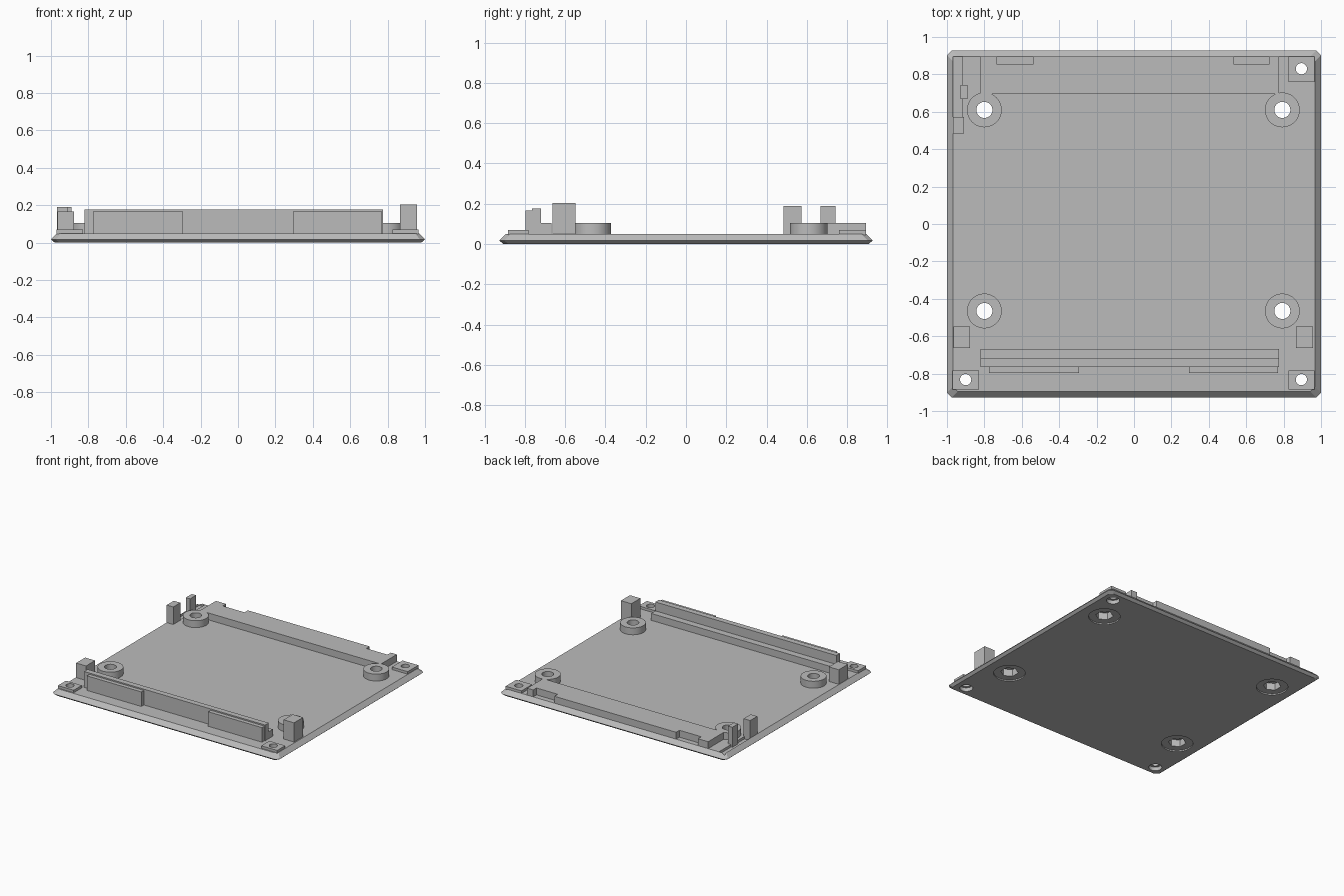
import bpy, bmesh, math
from mathutils import Matrix

cube = bpy.data.objects.get("Cube")
if cube:
    bpy.data.objects.remove(cube)

grey = bpy.data.materials.new("plain_grey")
grey.use_nodes = True
grey.diffuse_color = (0.5, 0.5, 0.5, 1)
grey.node_tree.nodes["Principled BSDF"].inputs["Base Color"].default_value = (0.5, 0.5, 0.5, 1)


def finish(name, bm):
    bmesh.ops.recalc_face_normals(bm, faces=bm.faces)
    mesh = bpy.data.meshes.new(name)
    bm.to_mesh(mesh)
    bm.free()
    mesh.materials.append(grey)
    obj = bpy.data.objects.new(name, mesh)
    bpy.context.collection.objects.link(obj)
    return obj


def loft(name, rings):
    """Join rings of equal length and cap both ends."""
    bm = bmesh.new()
    loops = [[bm.verts.new(p) for p in ring] for ring in rings]
    n = len(loops[0])
    for low, high in zip(loops, loops[1:]):
        for i in range(n):
            j = (i + 1) % n
            bm.faces.new((low[i], low[j], high[j], high[i]))
    bm.faces.new(loops[0])
    bm.faces.new(loops[-1])
    return finish(name, bm)


def prism(name, outline, z0, z1):
    return loft(name, [[(x, y, z) for x, y in outline] for z in (z0, z1)])


def box(name, x0, x1, y0, y1, z0, z1):
    return prism(name, [(x0, y0), (x1, y0), (x1, y1), (x0, y1)], z0, z1)


def cylinder(name, x, y, r, z0, z1, sides=48):
    bm = bmesh.new()
    bmesh.ops.create_cone(bm, cap_ends=True, segments=sides, radius1=r, radius2=r,
                          depth=z1 - z0, matrix=Matrix.Translation((x, y, (z0 + z1) / 2)))
    return finish(name, bm)


def cut(targets, cutter):
    """Subtract a cutter from each target, then discard it."""
    for obj in targets:
        mod = obj.modifiers.new("cut", 'BOOLEAN')
        mod.operation = 'DIFFERENCE'
        mod.solver = 'EXACT'
        mod.object = cutter
        bpy.context.view_layer.objects.active = obj
        bpy.ops.object.modifier_apply(modifier=mod.name)
    bpy.data.objects.remove(cutter)


def plate_ring(inset, z, corner=0.025):
    a, b = 1 - inset, 0.927 - inset
    c = corner
    return [(x, y, z) for x, y in ((-a + c, -b), (a - c, -b), (a, -b + c), (a, b - c),
                                   (a - c, b), (-a + c, b), (-a, b - c), (-a, -b + c))]


# Base plate with bevelled rim
TOP = 0.05
SINK = TOP - 0.004
plate = loft("base_plate", [plate_ring(0.02, 0), plate_ring(0, 0.017), plate_ring(0.032, TOP)])
cut([plate], box("cutter", -0.968, -0.917, 0.553, 0.895, 0.03, 0.1))

# Screw bosses with through holes and hexagonal nut pockets
rounded = [plate]
for side, x in (("right", -0.8), ("left", 0.793)):
    for end, y in (("front", -0.465), ("back", 0.61)):
        boss = cylinder(f"{end}_{side}_boss", x, y, 0.093, SINK, 0.105)
        both = [plate, boss]
        cut(both, cylinder("cutter", x, y, 0.043, -0.1, 0.2, 32))
        cut(both, cylinder("cutter", x, y, 0.065, -0.1, 0.065, 6))
        cut([plate], cylinder("cutter", x, y, 0.115, -0.1, 0.01))
        rounded.append(boss)

# Corner pads with countersunk holes
for name, x0, y0, y1, hx, hy in (
        ("front_right_pad", -0.97, -0.885, -0.783, -0.9, -0.832),
        ("front_left_pad", 0.825, -0.885, -0.783, 0.895, -0.832),
        ("back_left_pad", 0.825, 0.76, 0.895, 0.895, 0.83)):
    pad = box(name, x0, x0 + 0.14, y0, y1, SINK, 0.07)
    cut([plate, pad], cylinder("cutter", hx, hy, 0.03, -0.1, 0.2, 32))
    cut([plate], cylinder("cutter", hx, hy, 0.048, -0.1, 0.03, 32))
    rounded.append(pad)

# Stepped front wall and its raised panels
X0, X1 = -0.822, 0.775
box("front_wall", X0, X1, -0.765, -0.72, SINK, 0.176)
box("front_wall_step", X0, X1, -0.721, -0.667, SINK, 0.105)
box("right_front_panel", -0.775, -0.295, -0.797, -0.764, SINK, 0.166)
box("left_front_panel", 0.295, 0.77, -0.797, -0.764, SINK, 0.166)

# Back ledge with two notches in its rear edge
front, notch, back = 0.695, 0.853, 0.895
prism("back_ledge", [(X0, front), (X1, front), (X1, back),
                     (0.722, back), (0.722, notch), (0.535, notch), (0.535, back),
                     (-0.54, back), (-0.54, notch), (-0.732, notch), (-0.732, back),
                     (X0, back)], SINK, 0.105)

# Upright posts
box("front_right_post", -0.965, -0.877, -0.662, -0.548, SINK, 0.166)
box("front_left_post", 0.866, 0.958, -0.662, -0.548, SINK, 0.203)
box("back_right_post", -0.968, -0.91, 0.484, 0.573, SINK - 0.02, 0.19)
box("back_right_thin_post", -0.928, -0.89, 0.668, 0.742, SINK - 0.02, 0.19)

# Smooth the round parts, keeping edges sharp
bpy.ops.object.select_all(action='DESELECT')
for obj in rounded:
    obj.select_set(True)
bpy.context.view_layer.objects.active = plate
bpy.ops.object.shade_smooth_by_angle(angle=math.radians(20))
